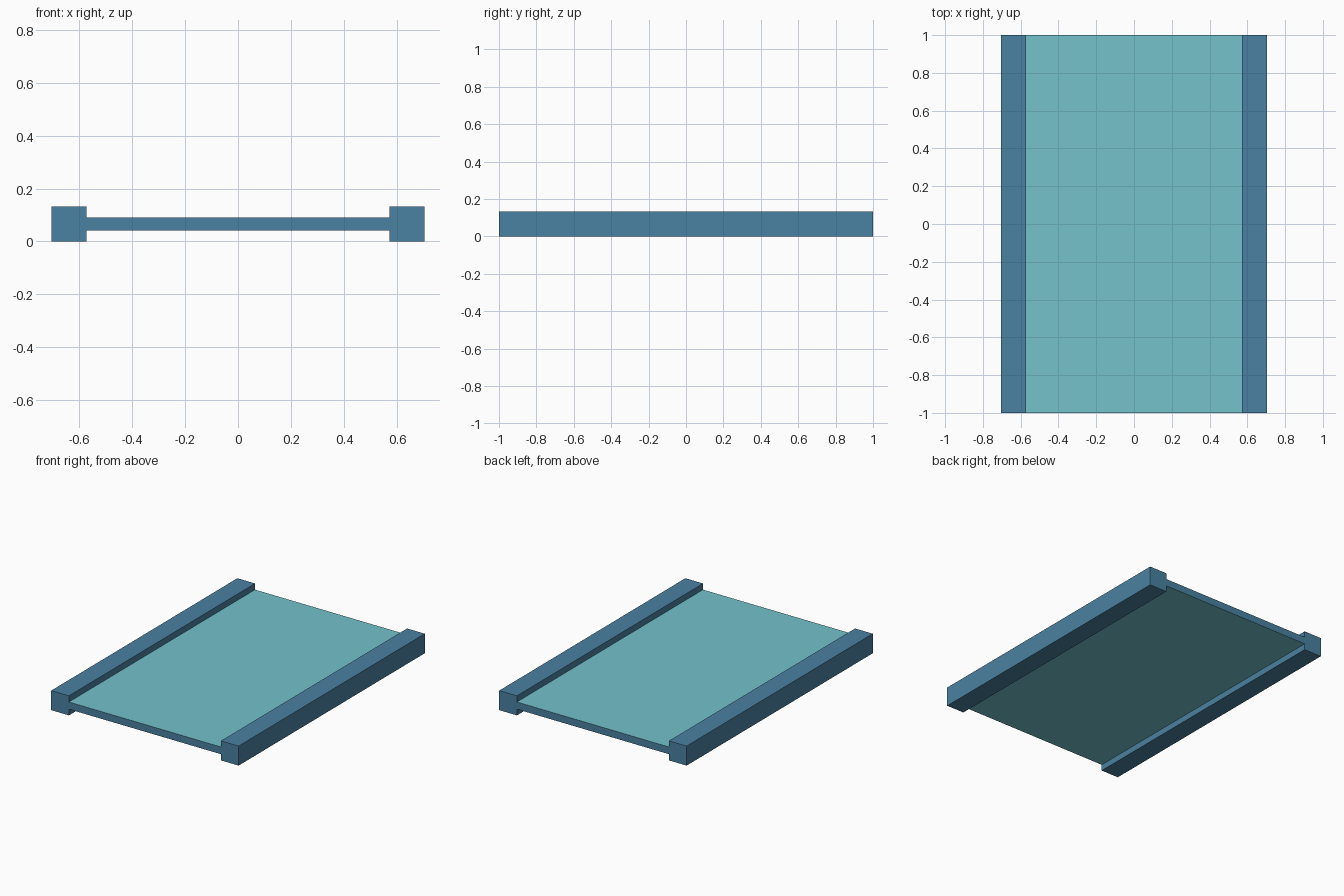
import bpy
import bmesh
from mathutils import Matrix

if "Cube" in bpy.data.objects:
    bpy.data.objects.remove(bpy.data.objects["Cube"])

HALF_W, INNER, HEIGHT, LENGTH = 0.705, 0.572, 0.133, 2.0


def material(name, rgb):
    mat = bpy.data.materials.new(name)
    mat.diffuse_color = (*rgb, 1.0)
    mat.use_nodes = True
    mat.node_tree.nodes["Principled BSDF"].inputs["Base Color"].default_value = mat.diffuse_color
    return mat


blue = material("steel blue", (0.0685, 0.220, 0.356))
teal = material("light teal", (0.175, 0.539, 0.591))


def box(name, x0, x1, z0, z1, mats):
    bm = bmesh.new()
    size = Matrix.Diagonal((x1 - x0, LENGTH, z1 - z0, 1))
    place = Matrix.Translation(((x0 + x1) / 2, 0, (z0 + z1) / 2))
    bmesh.ops.create_cube(bm, size=1, matrix=place @ size)
    bm.normal_update()
    # Top and bottom faces take the last material, sides the first
    for f in bm.faces:
        f.material_index = len(mats) - 1 if abs(f.normal.z) > 0.5 else 0
    mesh = bpy.data.meshes.new(name)
    bm.to_mesh(mesh)
    bm.free()
    for m in mats:
        mesh.materials.append(m)
    obj = bpy.data.objects.new(name, mesh)
    bpy.context.collection.objects.link(obj)
    return obj


# Square side rails
box("left_rail", -HALF_W, -INNER, 0, HEIGHT, [blue])
box("right_rail", INNER, HALF_W, 0, HEIGHT, [blue])

# Thin panel between the rails: teal faces, blue ends
box("panel", -INNER, INNER, 0.042, 0.091, [blue, teal])
